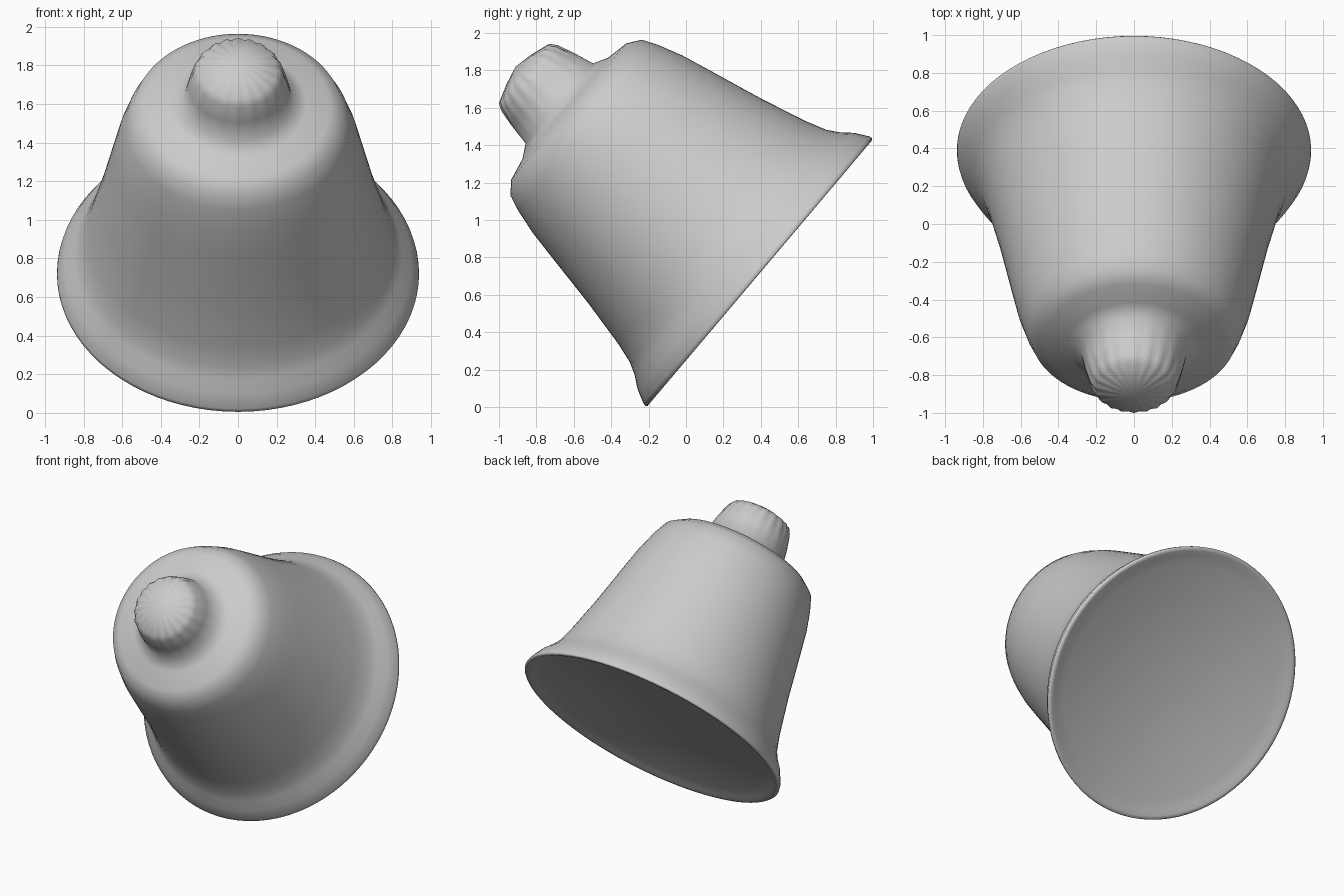
import bpy, bmesh
from math import pi, sin, cos, radians

if "Cube" in bpy.data.objects:
    bpy.data.objects.remove(bpy.data.objects["Cube"])

TILT = radians(49.8)          # bell leans towards the front
RIM_CENTRE = (0, 0.394, 0.718)
SEGS, RIBS = 80, 20


def lathe(name, profile):
    """Spin (radius, height, rib depth) points round z, closing ends on the axis."""
    bm = bmesh.new()
    rings = []
    for r, z, depth in profile:
        if r == 0:
            rings.append([bm.verts.new((0, 0, z))] * SEGS)
            continue
        ring = []
        for i in range(SEGS):
            a = 2 * pi * i / SEGS
            rr = r + depth * cos(RIBS * a)
            ring.append(bm.verts.new((rr * sin(a), -rr * cos(a), z)))
        rings.append(ring)
    for lo, hi in zip(rings, rings[1:]):
        for i in range(SEGS):
            j = (i + 1) % SEGS
            bm.faces.new(list(dict.fromkeys((lo[i], lo[j], hi[j], hi[i]))))
    bmesh.ops.recalc_face_normals(bm, faces=bm.faces)
    for f in bm.faces:
        f.smooth = True
    mesh = bpy.data.meshes.new(name)
    bm.to_mesh(mesh)
    bm.free()
    ob = bpy.data.objects.new(name, mesh)
    bpy.context.collection.objects.link(ob)
    ob.location = RIM_CENTRE
    ob.rotation_euler = (TILT, 0, 0)
    return ob


# Shallow dished mouth and rolled lip
dish = [(0.88 * t, 0.012 + 0.09 * (1 - t * t), 0) for t in (0, 0.2, 0.4, 0.6, 0.8, 0.92, 1)]
lip = [(0.91, 0.0, 0), (0.93, -0.002, 0), (0.938, 0.006, 0), (0.934, 0.025, 0)]
# Flared skirt, tapering wall and rounded shoulder
wall = [(0.897, 0.097, 0), (0.85, 0.157, 0), (0.814, 0.22, 0), (0.778, 0.334, 0),
        (0.716, 0.595, 0), (0.649, 0.927, 0), (0.62, 1.066, 0), (0.58, 1.2, 0),
        (0.545, 1.285, 0), (0.477, 1.336, 0), (0.355, 1.361, 0)]
# Handle knob: short stem blending into a fluted, shallow-pointed cap
knob = [(0.28, 1.402, 0), (0.255, 1.52, 0.001), (0.228, 1.61, 0.004),
        (0.202, 1.65, 0.006), (0.1, 1.685, 0.003), (0, 1.708, 0)]
lathe("hand_bell", dish + lip + wall + knob)
